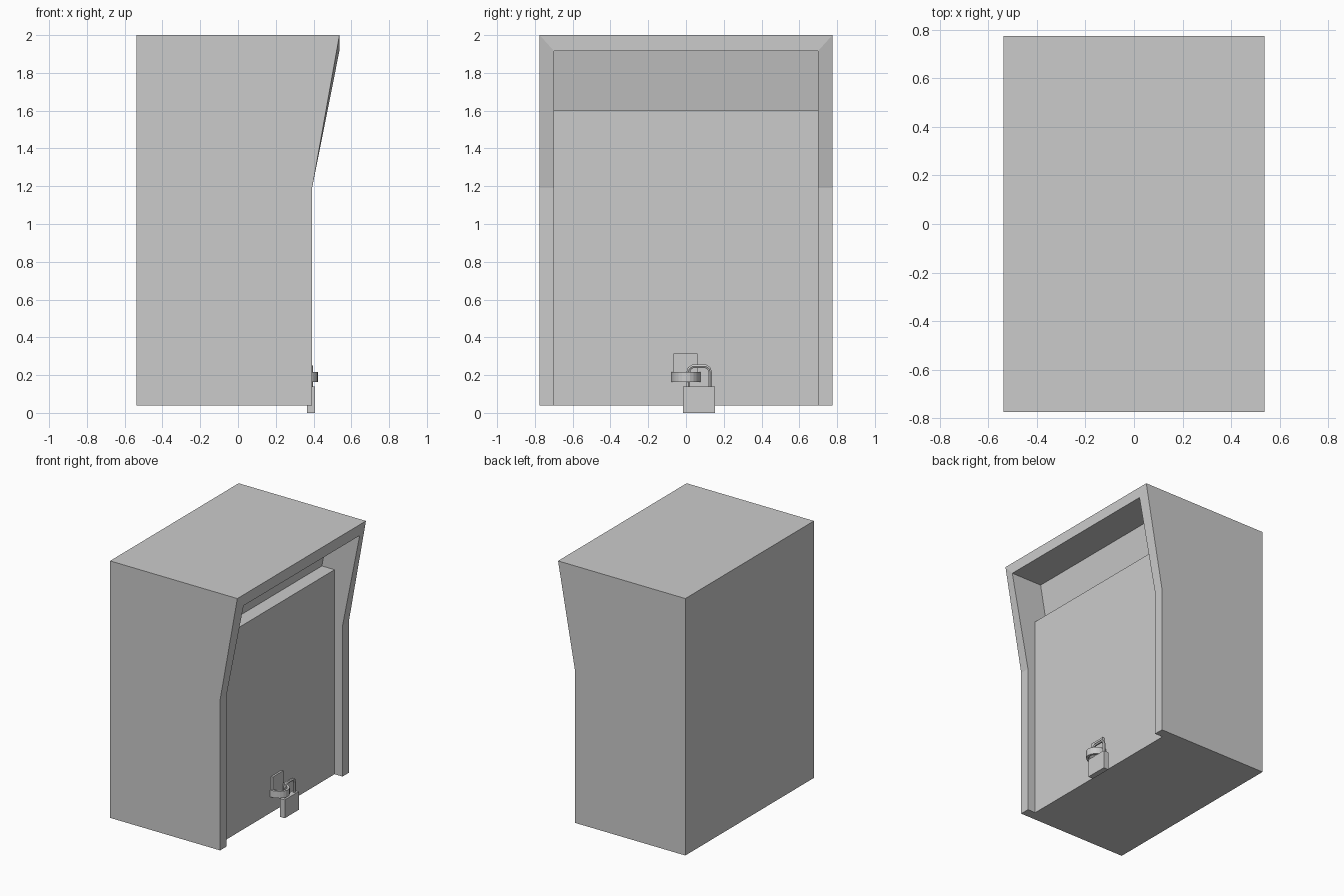
import bpy, bmesh, math

if "Cube" in bpy.data.objects:
    bpy.data.objects.remove(bpy.data.objects["Cube"])

BOTTOM = 0.04


def finish(bm, name):
    bmesh.ops.recalc_face_normals(bm, faces=bm.faces[:])
    me = bpy.data.meshes.new(name)
    bm.to_mesh(me)
    bm.free()
    ob = bpy.data.objects.new(name, me)
    bpy.context.collection.objects.link(ob)
    return ob


def box(name, lo, hi):
    bm = bmesh.new()
    bmesh.ops.create_cube(bm, size=1)
    for v in bm.verts:
        v.co = [lo[i] + (v.co[i] + 0.5) * (hi[i] - lo[i]) for i in range(3)]
    return finish(bm, name)


def prism(name, outline, z0, z1):
    """Extrude an xy outline from z0 to z1."""
    bm = bmesh.new()
    face = bm.faces.new([bm.verts.new((x, y, z0)) for x, y in outline])
    ext = bmesh.ops.extrude_face_region(bm, geom=[face])
    for v in ext["geom"]:
        if isinstance(v, bmesh.types.BMVert):
            v.co.z = z1
    return finish(bm, name)


# Cabinet: inverted-U layers, from the back, over the front rim, into the recess
def layer(bm, half_width, x_low, x_top, z_top):
    side = [(x_low, BOTTOM), (x_low, 1.19), (x_top, z_top)]
    pts = [(x, -half_width, z) for x, z in side]
    pts += [(x, half_width, z) for x, z in reversed(side)]
    return [bm.verts.new(p) for p in pts]


bm = bmesh.new()
layers = [
    layer(bm, 0.775, -0.537, -0.537, 2.0),
    layer(bm, 0.775, 0.392, 0.537, 2.0),
    layer(bm, 0.70, 0.392, 0.537, 1.917),
    layer(bm, 0.70, 0.145, 0.275, 1.917),
]
for a, b in zip(layers, layers[1:]):
    for i in range(5):
        bm.faces.new((a[i], a[i + 1], b[i + 1], b[i]))
for cap in (layers[0], layers[-1]):
    for i in range(2):
        bm.faces.new((cap[i], cap[i + 1], cap[4 - i], cap[5 - i]))
bm.faces.new([l[0] for l in layers] + [l[5] for l in reversed(layers)])
finish(bm, "cabinet")

# Door filling the lower recess
box("door", (0.145, -0.70, BOTTOM), (0.325, 0.70, 1.6))

# Hasp plate and rounded staple band
box("hasp_plate", (0.32, -0.065, 0.17), (0.34, 0.06, 0.315))


def arc(rx, ry, n=12):
    return [(0.325 + rx * math.sin(math.pi * i / n), -ry * math.cos(math.pi * i / n))
            for i in range(n + 1)]


prism("hasp_loop", arc(0.098, 0.077) + arc(0.08, 0.058)[::-1], 0.163, 0.216)

# Padlock
box("padlock_body", (0.365, -0.017, 0.0), (0.407, 0.153, 0.14))
half = [(0.058, 0.12), (0.058, 0.215), (0.052, 0.235), (0.035, 0.246)]
path = [(0.07 - d, z) for d, z in half] + [(0.07 + d, z) for d, z in reversed(half)]
curve = bpy.data.curves.new("shackle", "CURVE")
curve.dimensions = "3D"
curve.bevel_depth = 0.011
curve.bevel_resolution = 1
curve.use_fill_caps = True
spline = curve.splines.new("POLY")
spline.points.add(len(path) - 1)
for p, (y, z) in zip(spline.points, path):
    p.co = (0.386, y, z, 1)
spline.use_smooth = False
shackle = bpy.data.objects.new("shackle", curve)
bpy.context.collection.objects.link(shackle)
